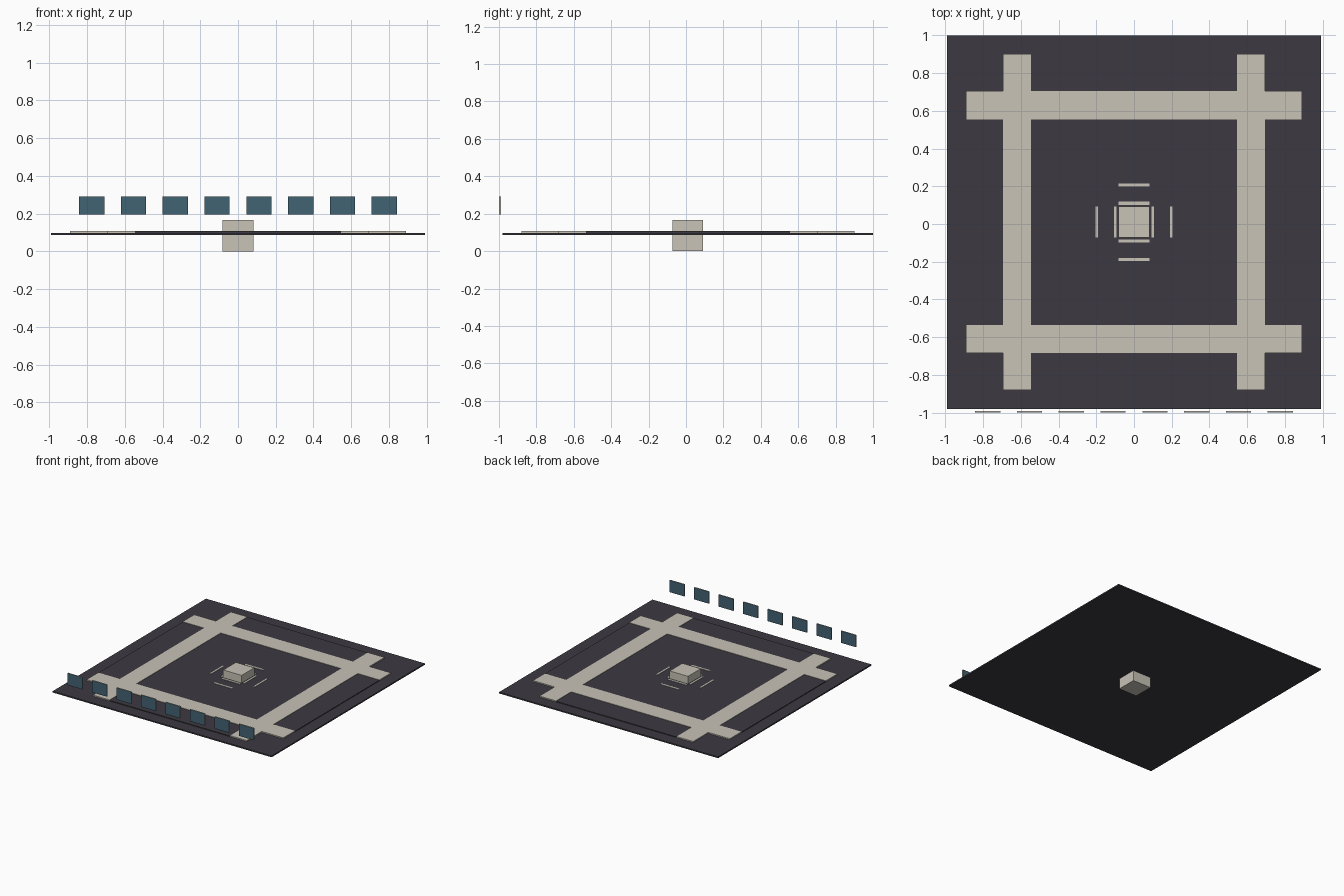
import bpy
import bmesh
from mathutils import Matrix, Vector

cube = bpy.data.objects.get("Cube")
if cube:
    bpy.data.objects.remove(cube, do_unlink=True)


def material(name, color):
    m = bpy.data.materials.new(name)
    m.use_nodes = True
    m.diffuse_color = (*color, 1)
    m.node_tree.nodes["Principled BSDF"].inputs["Base Color"].default_value = (*color, 1)
    return m


DARK = material("dark asphalt", (0.045, 0.042, 0.053))
STONE = material("pale stone", (0.578, 0.546, 0.474))
GLASS = material("teal glass", (0.054, 0.127, 0.175))
CY = 0.01  # centre of the slab in y


def box(name, x, y, z, *mats):
    """Axis-aligned box from (min, max) ranges."""
    lo, hi = Vector((x[0], y[0], z[0])), Vector((x[1], y[1], z[1]))
    bm = bmesh.new()
    bmesh.ops.create_cube(bm, size=1)
    bm.transform(Matrix.Translation((lo + hi) / 2) @ Matrix.Diagonal((*(hi - lo), 1)))
    mesh = bpy.data.meshes.new(name)
    bm.to_mesh(mesh)
    bm.free()
    for m in mats:
        mesh.materials.append(m)
    ob = bpy.data.objects.new(name, mesh)
    bpy.context.collection.objects.link(ob)
    return ob


def span(centre, half):
    return (centre - half, centre + half)


# Ground slab and the slightly raised cross-shaped panel
box("ground_slab", span(0, 0.99), span(CY, 0.99), (0.087, 0.098), DARK)
PANEL = (0.098, 0.104)
box("raised_panel", span(0, 0.545), span(CY, 0.89), PANEL, DARK)
for side, s in (("left", 1), ("right", -1)):
    box(f"raised_panel_{side}", span(s * 0.7175, 0.1725), span(CY, 0.545), PANEL, DARK)

# Crossing path strips, butted together at the corners
PATH = (0.098, 0.107)
for name, s in (("back", 1), ("front", -1)):
    box(f"path_{name}", span(0, 0.89), span(CY + s * 0.62, 0.075), PATH, STONE)
for side, s in (("left", 1), ("right", -1)):
    xr = span(s * 0.62, 0.075)
    box(f"path_{side}", xr, span(CY, 0.545), PATH, STONE)
    for end, e in (("back", 1), ("front", -1)):
        box(f"path_{side}_{end}_end", xr, span(CY + e * 0.7925, 0.0975), PATH, STONE)

# Central block passing through the slab, with thin markings around it
box("centre_block", span(0, 0.083), span(CY, 0.082), (0, 0.167), STONE)
MARK = (0.104, 0.107)
for ring, d in (("inner", 0.1), ("outer", 0.198)):
    for s, side, end in ((1, "left", "back"), (-1, "right", "front")):
        box(f"{ring}_mark_{side}", span(s * d, 0.007), span(CY, 0.082), MARK, STONE)
        box(f"{ring}_mark_{end}", span(0, 0.083), span(CY + s * d, 0.008), MARK, STONE)

# Row of floating window panes: glass faces, stone edges
for i in range(8):
    pane = box(f"window_{i + 1}", span((i - 3.5) * 0.2215, 0.067), (-1, -0.99),
               (0.195, 0.292), STONE, GLASS)
    for f in pane.data.polygons:
        f.material_index = int(abs(f.normal.y) > 0.5)
